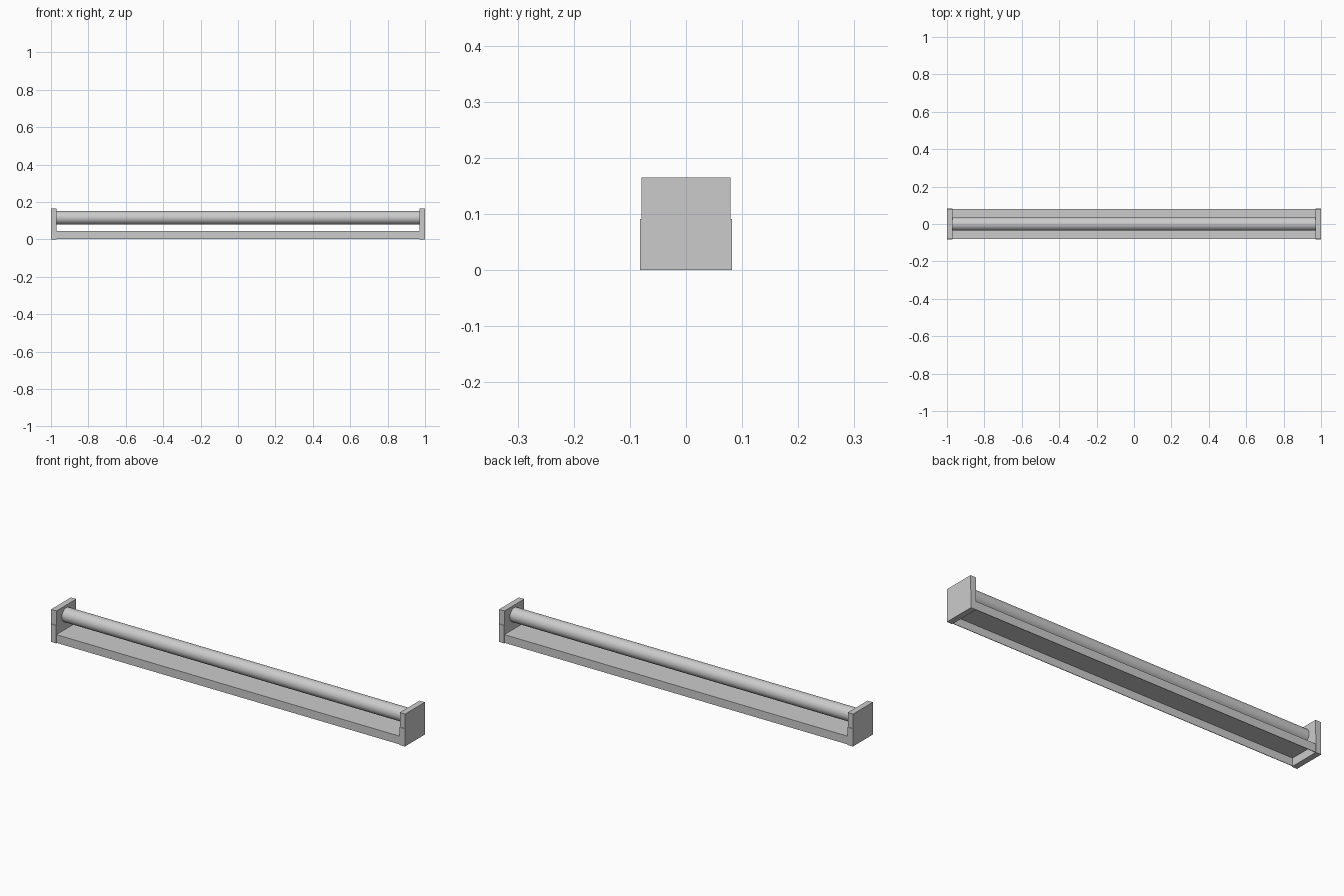
import bpy, bmesh, math
from mathutils import Matrix

cube = bpy.data.objects.get("Cube")
if cube:
    bpy.data.objects.remove(cube, do_unlink=True)

grey = bpy.data.materials.new("light_grey")
grey.use_nodes = True
colour = (0.6, 0.6, 0.6, 1)
grey.diffuse_color = colour
grey.node_tree.nodes["Principled BSDF"].inputs["Base Color"].default_value = colour

CAP_INNER = 0.97


def finish(name, bm):
    bmesh.ops.recalc_face_normals(bm, faces=bm.faces)
    mesh = bpy.data.meshes.new(name)
    bm.to_mesh(mesh)
    bm.free()
    mesh.materials.append(grey)
    obj = bpy.data.objects.new(name, mesh)
    bpy.context.collection.objects.link(obj)
    return obj


def extrude_along_x(name, half_profile, x0, x1):
    """Mirror a (y, z) half profile across y = 0 and extrude it along x."""
    profile = half_profile + [(-y, z) for y, z in reversed(half_profile)]
    bm = bmesh.new()
    face = bm.faces.new([bm.verts.new((x0, y, z)) for y, z in profile])
    result = bmesh.ops.extrude_face_region(bm, geom=[face])
    moved = [v for v in result["geom"] if isinstance(v, bmesh.types.BMVert)]
    bmesh.ops.translate(bm, vec=(x1 - x0, 0, 0), verts=moved)
    return finish(name, bm)


# Thin sheet channel, open underneath
wall = 0.003
tray_top = 0.044
extrude_along_x("channel_tray",
                [(0.08 - wall, tray_top - wall), (0.08 - wall, 0.002),
                 (0.08, 0.002), (0.08, tray_top)],
                -CAP_INNER, CAP_INNER)

# End caps, a touch wider in the lower half
for side, name in ((1, "left_end_cap"), (-1, "right_end_cap")):
    extrude_along_x(name,
                    [(0.082, 0), (0.082, 0.091), (0.0795, 0.091), (0.0795, 0.165)],
                    side * CAP_INNER, side)

# Round tube held between the caps
bm = bmesh.new()
bmesh.ops.create_cone(bm, cap_ends=True, segments=48, radius1=0.036, radius2=0.036,
                      depth=2 * CAP_INNER,
                      matrix=Matrix.Translation((0, 0, 0.116)) @ Matrix.Rotation(math.pi / 2, 4, "Y"))
tube = finish("lamp_tube", bm)
bpy.ops.object.select_all(action="DESELECT")
tube.select_set(True)
bpy.context.view_layer.objects.active = tube
bpy.ops.object.shade_smooth_by_angle(angle=math.radians(40))
